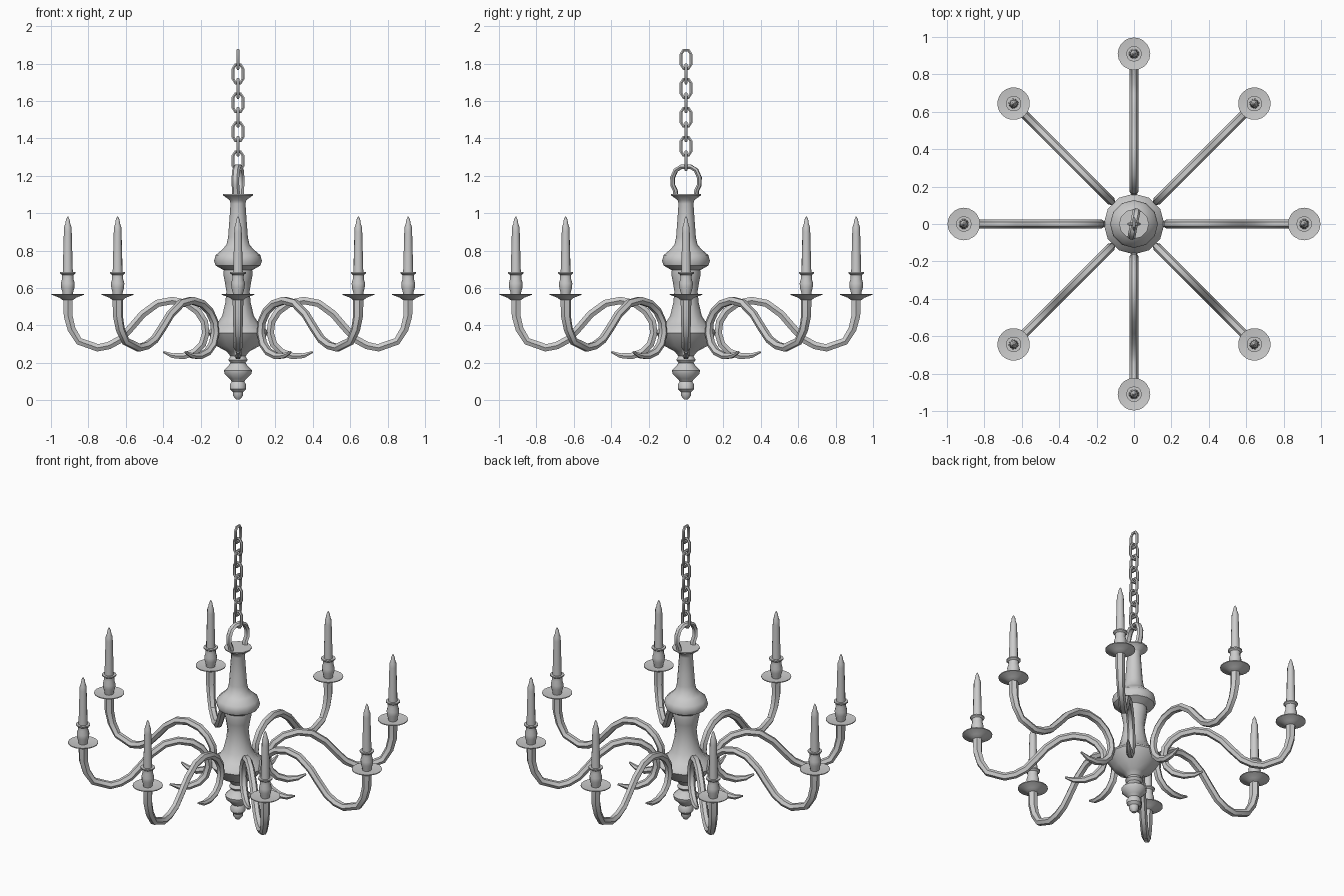
import bpy, bmesh, math
from mathutils import Vector

if "Cube" in bpy.data.objects:
    bpy.data.objects.remove(bpy.data.objects["Cube"])


def make_object(name, bm, angle=40):
    bmesh.ops.remove_doubles(bm, verts=bm.verts, dist=1e-5)
    bmesh.ops.recalc_face_normals(bm, faces=bm.faces)
    mesh = bpy.data.meshes.new(name)
    bm.to_mesh(mesh)
    bm.free()
    ob = bpy.data.objects.new(name, mesh)
    bpy.context.collection.objects.link(ob)
    bpy.ops.object.select_all(action='DESELECT')
    ob.select_set(True)
    bpy.context.view_layer.objects.active = ob
    bpy.ops.object.shade_smooth_by_angle(angle=math.radians(angle))
    return ob


def skin(bm, rings, closed=False):
    n = len(rings[0])
    pairs = list(zip(rings, rings[1:])) + ([(rings[-1], rings[0])] if closed else [])
    for a, b in pairs:
        for i in range(n):
            j = (i + 1) % n
            bm.faces.new((a[i], a[j], b[j], b[i]))
    if not closed:
        bm.faces.new(rings[0])
        bm.faces.new(rings[-1])


def lathe(name, profile, sides, x=0.0):
    bm = bmesh.new()
    angles = [2 * math.pi * i / sides for i in range(sides)]
    skin(bm, [[bm.verts.new((x + r * math.cos(a), r * math.sin(a), z)) for a in angles]
              for r, z in profile])
    return make_object(name, bm)


def sweep(name, path, radii, sides, closed=False, depth=1.0, angle=40):
    """Tube along a path in the xz plane; depth scales it along y."""
    bm = bmesh.new()
    pts = [Vector((x, 0, z)) for x, z in path]
    n = len(pts)
    rings = []
    for i, p in enumerate(pts):
        prev = pts[i - 1] if closed or i else p
        nxt = pts[(i + 1) % n] if closed or i < n - 1 else p
        t = (nxt - prev).normalized()
        side = Vector((-t.z, 0, t.x))
        ring = []
        for k in range(sides):
            a = 2 * math.pi * (k + 0.5) / sides
            off = side * math.cos(a) + Vector((0, depth, 0)) * math.sin(a)
            ring.append(bm.verts.new(p + off * radii[i]))
        rings.append(ring)
    skin(bm, rings, closed)
    return make_object(name, bm, angle)


def copy_object(ob, name):
    new = bpy.data.objects.new(name, ob.data)
    bpy.context.collection.objects.link(new)
    return new


# Turned central column with hub, bulb and finial
lathe("column", [
    (0.012, 0.005), (0.028, 0.025), (0.028, 0.045), (0.043, 0.06), (0.043, 0.085),
    (0.033, 0.1), (0.045, 0.115), (0.072, 0.14), (0.075, 0.16), (0.05, 0.185),
    (0.04, 0.2), (0.052, 0.215), (0.04, 0.235), (0.06, 0.26), (0.115, 0.29),
    (0.155, 0.35), (0.162, 0.36), (0.155, 0.375), (0.115, 0.405), (0.085, 0.45),
    (0.068, 0.52), (0.062, 0.58), (0.07, 0.63), (0.078, 0.67), (0.076, 0.695),
    (0.12, 0.72), (0.128, 0.745), (0.12, 0.775), (0.085, 0.805), (0.062, 0.83),
    (0.053, 0.87), (0.047, 0.95), (0.04, 1.05), (0.045, 1.07), (0.08, 1.095),
    (0.08, 1.102)], 12)

# Hanging loop on the column
loop = sweep("hanging_loop", [
    (-0.055, 1.09), (-0.058, 1.12), (-0.072, 1.15), (-0.073, 1.19), (-0.055, 1.23),
    (-0.025, 1.248), (0.025, 1.248), (0.055, 1.23), (0.073, 1.19), (0.072, 1.15),
    (0.058, 1.12), (0.055, 1.09)], [0.013] * 12, 6, depth=1.6)
loop.rotation_euler.z = math.radians(79)

# Chain of alternating links
link_path = [(0.026, -0.028), (0.026, 0.028), (0.013, 0.049), (-0.013, 0.049),
             (-0.026, 0.028), (-0.026, -0.028), (-0.013, -0.049), (0.013, -0.049)]
first = sweep("chain_link_1", link_path, [0.009] * 8, 6, closed=True)
for i in range(8):
    link = first if i == 0 else copy_object(first, f"chain_link_{i + 1}")
    link.location.z = 1.28 + 0.0775 * i
    link.rotation_euler.z = math.pi / 2 * (i % 2)

# Scrolled arm, drip pan, cup and candle along +x
arm_path = [
    (0.40, 0.258), (0.35, 0.238), (0.29, 0.236), (0.23, 0.258), (0.19, 0.30),
    (0.172, 0.36), (0.18, 0.42), (0.215, 0.475), (0.27, 0.515), (0.35, 0.533),
    (0.43, 0.518), (0.51, 0.46), (0.57, 0.39), (0.63, 0.325), (0.69, 0.292),
    (0.75, 0.28), (0.85, 0.315), (0.89, 0.38), (0.908, 0.45), (0.91, 0.555)]
arm_radii = [0.006, 0.015, 0.02, 0.022] + [0.023] * 13 + [0.025, 0.027, 0.029]
parts = [
    sweep("arm", arm_path, arm_radii, 6),
    lathe("drip_pan", [(0.028, 0.535), (0.045, 0.548), (0.087, 0.564),
                       (0.087, 0.569), (0.03, 0.562)], 20, 0.91),
    lathe("candle_cup", [(0.025, 0.555), (0.028, 0.575), (0.035, 0.6), (0.037, 0.625),
                         (0.03, 0.65), (0.031, 0.67), (0.042, 0.678), (0.042, 0.685),
                         (0.024, 0.685)], 12, 0.91),
    lathe("candle", [(0.027, 0.68), (0.021, 0.90), (0.02, 0.925), (0.013, 0.945),
                     (0.01, 0.965), (0.002, 0.982)], 10, 0.91)]

# Repeat the arm set around the column
for part in parts:
    base = part.name
    for i in range(8):
        ob = part if i == 0 else copy_object(part, base)
        ob.name = f"{base}_{i + 1}"
        ob.rotation_euler.z = math.pi / 4 * i
